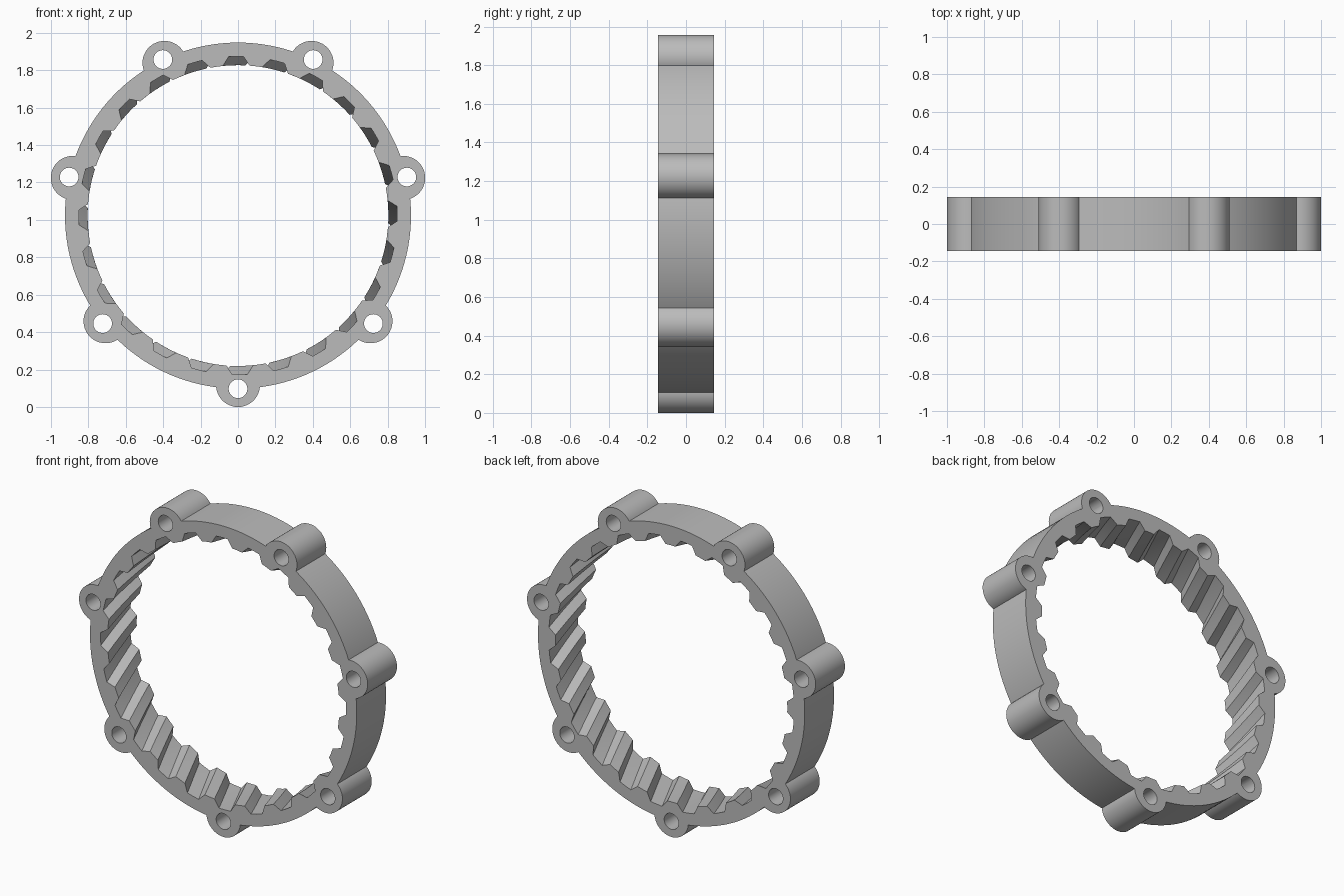
import bpy, bmesh
from math import cos, sin, radians, pi

cube = bpy.data.objects.get("Cube")
if cube:
    bpy.data.objects.remove(cube, do_unlink=True)

CENTRE_Z = 1.023
HALF_DEPTH = 0.145
RING_RADIUS, LUG_RADIUS, HOLE_RADIUS = 0.925, 0.1175, 0.05
LUG_ORBIT, HOLE_ORBIT = 0.906, 0.926
ROOT_RADIUS, TIP_RADIUS = 0.851, 0.804
TEETH, LUGS = 24, 7
TWIST = radians(8.7) / (2 * HALF_DEPTH)   # helix turn per unit of depth


def loft(bm, sections):
    """Skin a list of equal-sized closed loops and cap both ends."""
    loops = [[bm.verts.new(p) for p in s] for s in sections]
    n = len(loops[0])
    for a, b in zip(loops, loops[1:]):
        for i in range(n):
            j = (i + 1) % n
            bm.faces.new((a[i], a[j], b[j], b[i]))
    bm.faces.new(loops[0])
    bm.faces.new(loops[-1])


def cylinder(bm, radius, half, segments, orbit=0.0, angle=0.0):
    cx, cz = orbit * cos(angle), CENTRE_Z + orbit * sin(angle)
    turns = [2 * pi * i / segments for i in range(segments)]
    loft(bm, [[(cx + radius * cos(t), y, cz + radius * sin(t)) for t in turns]
              for y in (-half, half)])


def make_object(name, bm):
    bmesh.ops.recalc_face_normals(bm, faces=bm.faces[:])
    mesh = bpy.data.meshes.new(name)
    bm.to_mesh(mesh)
    bm.free()
    obj = bpy.data.objects.new(name, mesh)
    bpy.context.collection.objects.link(obj)
    return obj


def boolean(target, tool, operation):
    mod = target.modifiers.new(operation.title(), 'BOOLEAN')
    mod.operation, mod.solver, mod.object = operation, 'EXACT', tool
    bpy.context.view_layer.objects.active = target
    bpy.ops.object.modifier_apply(modifier=mod.name)
    bpy.data.objects.remove(tool, do_unlink=True)


lug_angles = [-pi / 2 + 2 * pi * k / LUGS for k in range(LUGS)]

# Plain disc that becomes the ring
bm = bmesh.new()
cylinder(bm, RING_RADIUS, HALF_DEPTH, 140)
ring = make_object("gear_ring", bm)

# Bolt lugs around the rim
bm = bmesh.new()
for a in lug_angles:
    cylinder(bm, LUG_RADIUS, HALF_DEPTH, 48, LUG_ORBIT, a)
boolean(ring, make_object("bolt_lugs", bm), 'UNION')

# Helical toothed bore: one gap and half a tooth tip per pitch
bm = bmesh.new()
pitch = [(-5.1, TIP_RADIUS), (-2.7, ROOT_RADIUS), (0, ROOT_RADIUS),
         (2.7, ROOT_RADIUS), (5.1, TIP_RADIUS), (7.5, TIP_RADIUS)]
sections = []
steps, reach = 9, HALF_DEPTH + 0.03
for s in range(steps + 1):
    y = -reach + 2 * reach * s / steps
    start = radians(90.7) - TWIST * (y + HALF_DEPTH)
    loop = []
    for k in range(TEETH):
        for offset, r in pitch:
            a = start + 2 * pi * k / TEETH + radians(offset)
            loop.append((r * cos(a), y, CENTRE_Z + r * sin(a)))
    sections.append(loop)
loft(bm, sections)
bmesh.ops.triangulate(bm, faces=[f for f in bm.faces if len(f.verts) == 4])

# Bolt holes
for a in lug_angles:
    cylinder(bm, HOLE_RADIUS, reach, 32, HOLE_ORBIT, a)
boolean(ring, make_object("bore_and_holes", bm), 'DIFFERENCE')

# Grey metal
grey = bpy.data.materials.new("grey_metal")
grey.use_nodes = True
colour = (0.5, 0.5, 0.5, 1.0)
grey.diffuse_color = colour
grey.node_tree.nodes["Principled BSDF"].inputs["Base Color"].default_value = colour
ring.data.materials.clear()
ring.data.materials.append(grey)
for p in ring.data.polygons:
    p.material_index = 0

# Smooth rims with crisp tooth edges
bpy.ops.object.select_all(action='DESELECT')
ring.select_set(True)
bpy.context.view_layer.objects.active = ring
bpy.ops.object.shade_smooth_by_angle(angle=radians(25))
